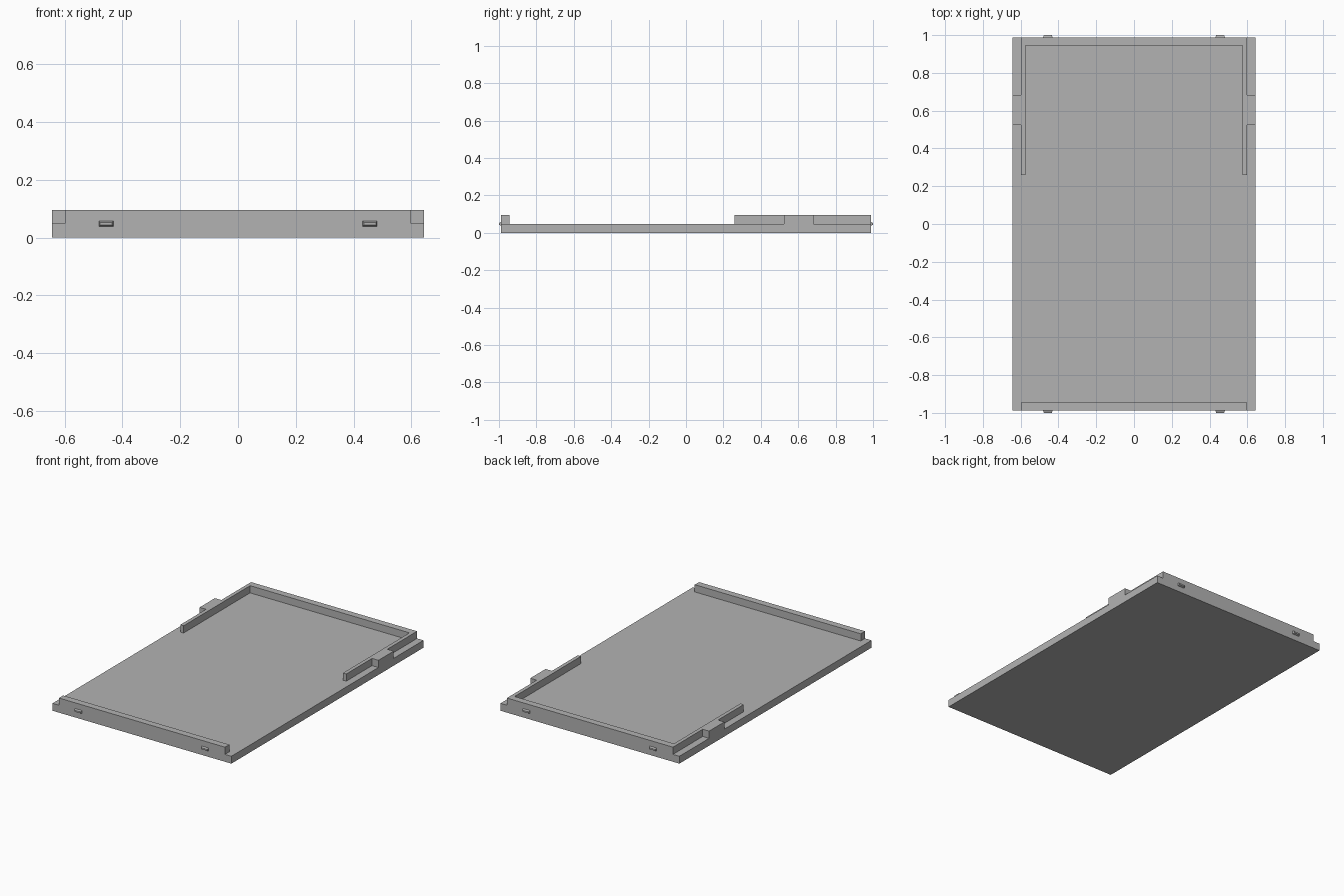
import bpy, bmesh, math

cube = bpy.data.objects.get("Cube")
if cube:
    bpy.data.objects.remove(cube, do_unlink=True)

grey = bpy.data.materials.new("light grey")
grey.use_nodes = True
colour = (0.45, 0.45, 0.45, 1)
grey.diffuse_color = colour
grey.node_tree.nodes["Principled BSDF"].inputs["Base Color"].default_value = colour

HALF_X, HALF_Y = 0.644, 0.988
BASE_Z, TOP_Z = 0.048, 0.095
RAIL_OUT, RAIL_IN, WALL_IN = 0.598, 0.574, 0.944


def prism(name, outline, z0, z1):
    """Extrude a flat outline upward from z0 to z1."""
    bm = bmesh.new()
    face = bm.faces.new([bm.verts.new((x, y, z0)) for x, y in outline])
    top = bmesh.ops.extrude_face_region(bm, geom=[face])["geom"]
    verts = [v for v in top if isinstance(v, bmesh.types.BMVert)]
    bmesh.ops.translate(bm, vec=(0, 0, z1 - z0), verts=verts)
    bmesh.ops.recalc_face_normals(bm, faces=bm.faces)
    return finish(name, bm)


def finish(name, bm):
    mesh = bpy.data.meshes.new(name)
    bm.to_mesh(mesh)
    bm.free()
    mesh.materials.append(grey)
    obj = bpy.data.objects.new(name, mesh)
    bpy.context.collection.objects.link(obj)
    return obj


def rect(x0, x1, y0, y1):
    return [(x0, y0), (x1, y0), (x1, y1), (x0, y1)]


def catch(name, x, side):
    """Small snap catch, tapered towards its outer face."""
    bm = bmesh.new()
    bmesh.ops.create_cube(bm, size=1)
    for v in bm.verts:
        outer = v.co.y * side > 0
        v.co.x = x + v.co.x * (0.042 if outer else 0.05)
        v.co.z = 0.048 + v.co.z * (0.010 if outer else 0.02)
        v.co.y = side * (1.0 if outer else HALF_Y)
    bmesh.ops.recalc_face_normals(bm, faces=bm.faces)
    return finish(name, bm)


# Base plate
tray = prism("tray", rect(-HALF_X, HALF_X, -HALF_Y, HALF_Y), 0, BASE_Z)

# Front lip, and the back wall with side rails and outer tabs
lip = prism("front_lip", rect(-RAIL_OUT, RAIL_OUT, -HALF_Y, -WALL_IN), 0, TOP_Z)
half = [(RAIL_IN, WALL_IN), (RAIL_IN, 0.26), (RAIL_OUT, 0.26), (RAIL_OUT, 0.525),
        (HALF_X, 0.525), (HALF_X, 0.682), (RAIL_OUT, 0.682), (RAIL_OUT, HALF_Y)]
frame = prism("back_frame", half + [(-x, y) for x, y in reversed(half)], 0, TOP_Z)

# Fuse the raised parts into the plate so flush faces are continuous
for part in (lip, frame):
    union = tray.modifiers.new("fuse", "BOOLEAN")
    union.operation = "UNION"
    union.solver = "EXACT"
    union.object = part
bpy.context.view_layer.update()
fused = bpy.data.meshes.new_from_object(
    tray.evaluated_get(bpy.context.evaluated_depsgraph_get()))
tray.modifiers.clear()
tray.data = fused
for part in (lip, frame):
    bpy.data.objects.remove(part, do_unlink=True)
bm = bmesh.new()
bm.from_mesh(fused)
bmesh.ops.dissolve_limit(bm, angle_limit=math.radians(1),
                         verts=bm.verts, edges=bm.edges)
bm.to_mesh(fused)
bm.free()

# Snap catches on the front and back edges
for end, side in (("front", -1), ("back", 1)):
    for hand, sign in (("left", 1), ("right", -1)):
        catch(f"{end}_{hand}_catch", sign * 0.456, side)
